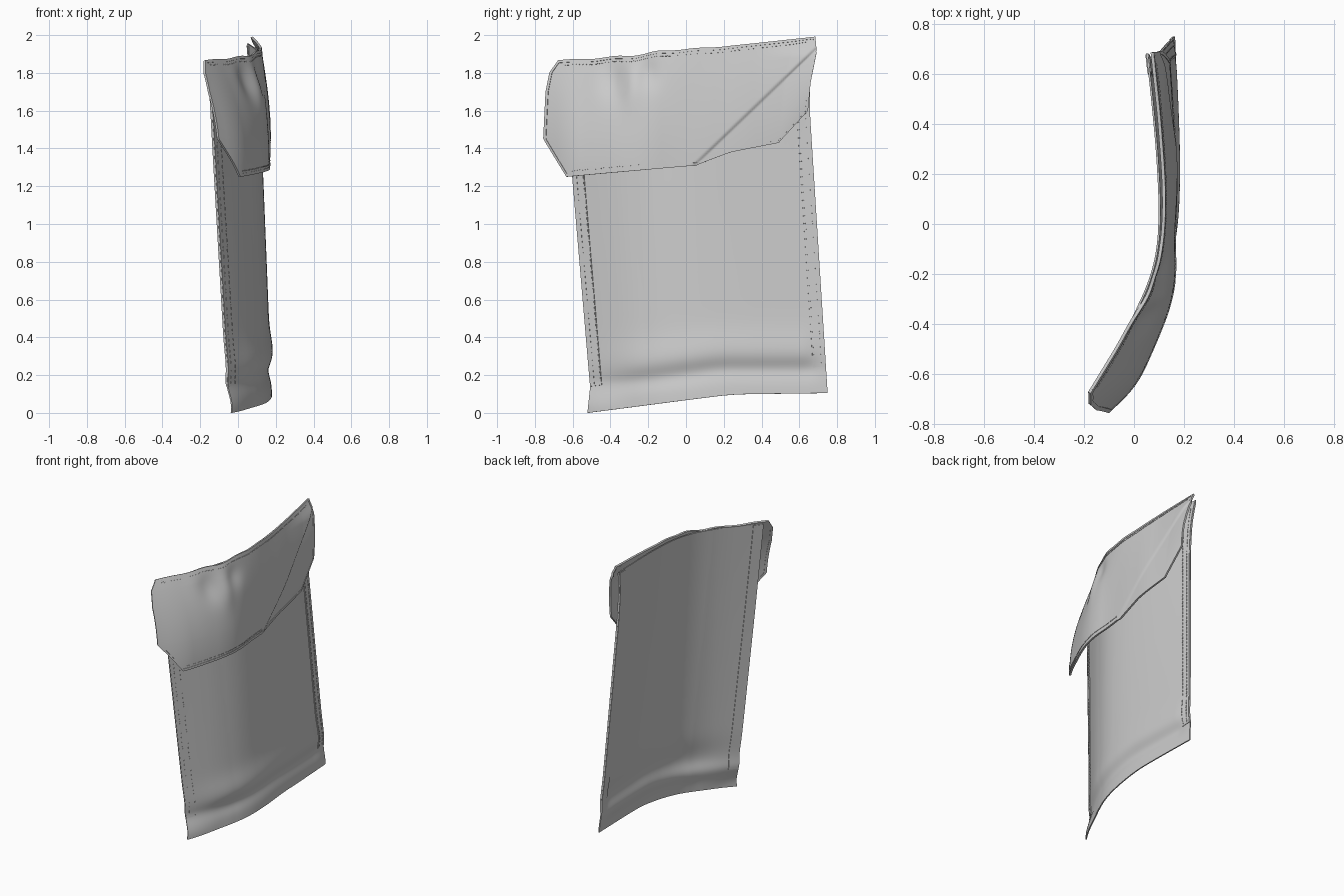
import bpy, math

if "Cube" in bpy.data.objects:
    bpy.data.objects.remove(bpy.data.objects["Cube"])

mat = bpy.data.materials.new("grey_cloth")
mat.diffuse_color = (0.6, 0.6, 0.6, 1)
mat.use_nodes = True
mat.node_tree.nodes["Principled BSDF"].inputs["Base Color"].default_value = mat.diffuse_color


def lin(t, pts):
    """Straight interpolation through (t, value) points, extended at both ends."""
    i = 0
    while i < len(pts) - 2 and t > pts[i + 1][0]:
        i += 1
    (a, p), (b, q) = pts[i], pts[i + 1]
    return p + (q - p) * (t - a) / (b - a)


def soft(t, pts, r=0.06):
    """Rounded version of lin."""
    return sum(lin(t + r * k / 4, pts) for k in range(-4, 5)) / 9


def bell(t, c, w):
    return math.exp(-((t - c) / w) ** 2)


def step(t, w):
    t = max(0, min(1, t / w + 0.5))
    return t * t * (3 - 2 * t)


# Plan curve of the cloth at the top edge and at the flap's lower edge (y, x)
TOP = [(-0.68, -0.19), (-0.5, -0.08), (-0.3, 0.04), (-0.2, 0.082), (-0.1, 0.1),
       (0, 0.106), (0.2, 0.1), (0.4, 0.085), (0.69, 0.055)]
LOW = [(-0.75, -0.09), (-0.63, 0.015), (-0.45, 0.095), (-0.32, 0.145), (-0.2, 0.165),
       (-0.05, 0.158), (0.1, 0.16), (0.3, 0.165), (0.69, 0.135)]


def body(u, v):
    """Pocket panel: u runs along y, v from bottom to top."""
    zb = soft(u, [(0, 0.0), (0.42, 0.07), (0.6, 0.098), (1, 0.105)])
    zt = lin(u, [(0, 1.855), (0.5, 1.91), (1, 1.955)])
    z = zb + (zt - zb) * v
    yl = lin(z, [(0, -0.52), (0.14, -0.505), (1.25, -0.60), (1.87, -0.65)])
    yr = soft(z, [(0.1, 0.75), (1.6, 0.655), (1.8, 0.655), (1.95, 0.68)])
    y = yl + (yr - yl) * u
    x = soft(y, TOP, 0.15) + lin(u, [(0, 0.016), (0.25, 0), (1, 0)])
    x += soft(u, [(0, 0.006), (0.4, 0.036), (1, 0.062)], 0.2) * (1.9 - z)
    # rolled hem crease near the bottom
    d = z - soft(u, [(0, 0.18), (0.2, 0.2), (0.55, 0.26), (1, 0.26)])
    f = 0.3 + 0.7 * step(u - 0.12, 0.24) * step(0.95 - u, 0.1)
    x += f * (0.014 * bell(d, 0.07, 0.1) - 0.018 * bell(d, -0.03, 0.055))
    x += 0.03 * step(0.1 - z, 0.16) * step(0.1 - u, 0.2)
    return x, y, z


def flap(u, v):
    """Flap: u runs along y, v from top to bottom."""
    zt = soft(u, [(0, 1.865), (0.2, 1.88), (0.45, 1.925), (0.6, 1.935), (1, 1.99)], 0.03)
    zt += 0.007 * math.sin(u * 38) * bell(u, 0.3, 0.2)
    zb = lin(u, [(0, 1.25), (0.56, 1.31), (0.71, 1.38), (0.9, 1.43), (1, 1.6)])
    z = zt + (zb - zt) * v
    yl = lin(z, [(1.25, -0.63), (1.45, -0.752), (1.7, -0.74), (1.8, -0.72), (1.87, -0.67)])
    yr = lin(z, [(1.6, 0.645), (1.75, 0.66), (1.9, 0.69), (2.0, 0.685)])
    y = yl + (yr - yl) * u
    w = 1 - (1 - v) ** 2
    x = (soft(y, TOP) + 0.008) * (1 - w) + soft(y, LOW) * w
    # puckers below the top edge
    x -= 0.022 * bell(y, -0.38, 0.07) * bell(z, 1.76, 0.1)
    x -= 0.018 * bell(y, -0.2, 0.06) * bell(z, 1.8, 0.08)
    x += 0.012 * bell(y, -0.29, 0.05) * bell(z, 1.72, 0.12)
    # layer edge along the diagonal, and the corner curling back above it
    diag = (z - 1.32) * 0.72 - (y - 0.05) * 0.69
    x += 0.009 * step(diag, 0.015) * step(y, 0.3)
    x += 0.02 * step(y - 0.5, 0.3) * step(1.93 - z, 0.1) * (1 - v)
    return x, y, z


def make(name, verts, faces, thick):
    me = bpy.data.meshes.new(name)
    me.from_pydata(verts, [], faces)
    me.materials.append(mat)
    ob = bpy.data.objects.new(name, me)
    bpy.context.collection.objects.link(ob)
    m = ob.modifiers.new("thickness", 'SOLIDIFY')
    m.thickness, m.offset = thick, 0
    bpy.ops.object.select_all(action='DESELECT')
    ob.select_set(True)
    bpy.context.view_layer.objects.active = ob
    bpy.ops.object.modifier_apply(modifier=m.name)
    bpy.ops.object.shade_smooth_by_angle(angle=math.radians(40))


def sheet(name, surf, u0, u1, v0, v1, nu, nv, thick, lift=0):
    verts = []
    for j in range(nv + 1):
        for i in range(nu + 1):
            x, y, z = surf(u0 + (u1 - u0) * i / nu, v0 + (v1 - v0) * j / nv)
            verts.append((x + lift, y, z))
    n = nu + 1
    faces = [(j * n + i, j * n + i + 1, (j + 1) * n + i + 1, (j + 1) * n + i)
             for j in range(nv) for i in range(nu)]
    make(name, verts, faces, thick)


def stitches(name, surf, a, b, count, lift):
    """Row of short raised dashes between two surface parameters."""
    verts, faces = [], []
    du, dv = (b[0] - a[0]) / count, (b[1] - a[1]) / count
    wu, wv = (0.0015, 0) if abs(dv) > abs(du) else (0, 0.004)
    for k in range(count):
        u, v = a[0] + du * k, a[1] + dv * k
        n = len(verts)
        for e, s in ((0, -1), (0, 1), (0.6, 1), (0.6, -1)):
            x, y, z = surf(u + du * e + wu * s, v + dv * e + wv * s)
            verts.append((x + lift, y, z))
        faces.append((n, n + 1, n + 2, n + 3))
    make(name, verts, faces, 0.004)


# Pocket panel with a doubled seam down each side
sheet("pocket_panel", body, 0, 1, 0, 1, 100, 140, 0.008)
for side, u0, u1, v0 in (("left", 0.001, 0.05, 0.075), ("right", 0.945, 0.999, 0.075)):
    sheet(side + "_seam", body, u0, u1, v0, 0.995, 6, 120, 0.016)
    for n, t in (("outer", 0.3), ("inner", 0.85)):
        u = u0 + (u1 - u0) * (t if side == "left" else 1 - t)
        stitches(side + "_" + n + "_stitches", body, (u, 0.08), (u, 0.98), 60, 0.009)

# Flap with bound edges
sheet("flap", flap, 0, 1, 0, 1, 160, 90, 0.008)
sheet("flap_top_binding", flap, 0, 1, 0, 0.025, 140, 2, 0.013)
sheet("flap_bottom_binding", flap, 0, 1, 0.975, 1, 140, 2, 0.013)
sheet("flap_left_binding", flap, 0, 0.01, 0, 1, 2, 70, 0.013)
sheet("flap_right_binding", flap, 0.99, 1, 0, 1, 2, 70, 0.013)
stitches("flap_bottom_stitches", flap, (0.03, 0.955), (0.55, 0.955), 45, 0.005)
stitches("flap_top_stitches", flap, (0.03, 0.045), (0.97, 0.045), 70, 0.005)
